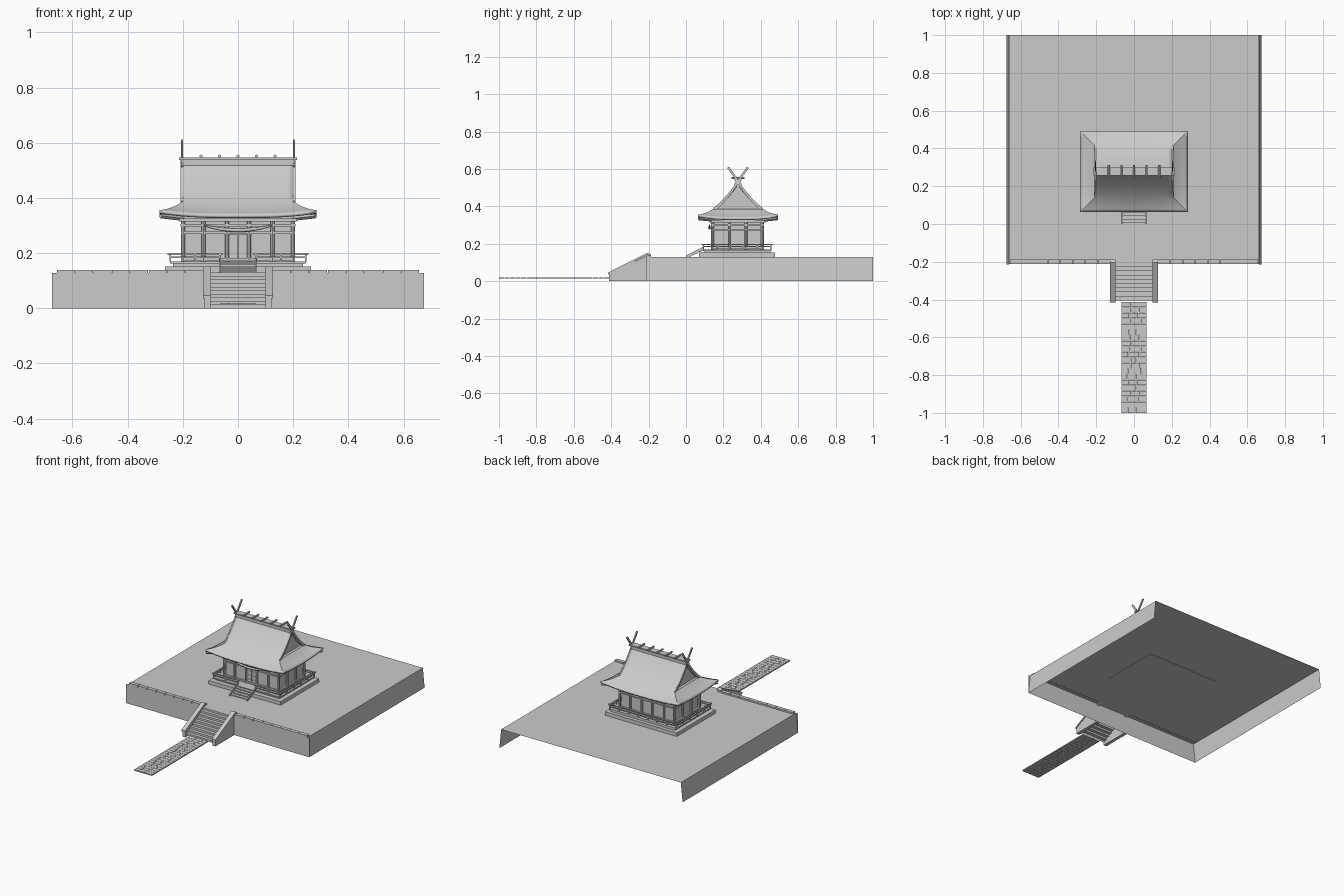
import bpy, bmesh, math, random
from mathutils import Matrix, Vector

if "Cube" in bpy.data.objects:
    bpy.data.objects.remove(bpy.data.objects["Cube"])

random.seed(4)
YC = 0.278  # ridge line of the hall


def finish(name, bm, smooth=False):
    me = bpy.data.meshes.new(name)
    bm.to_mesh(me)
    bm.free()
    ob = bpy.data.objects.new(name, me)
    bpy.context.collection.objects.link(ob)
    if smooth:
        bpy.ops.object.select_all(action='DESELECT')
        ob.select_set(True)
        bpy.context.view_layer.objects.active = ob
        bpy.ops.object.shade_smooth_by_angle(angle=math.radians(25))
    return ob


def boxes(name, items):
    """Each item is x0, x1, y0, y1, z0, z1."""
    bm = bmesh.new()
    for x0, x1, y0, y1, z0, z1 in items:
        m = Matrix.Translation(((x0 + x1) / 2, (y0 + y1) / 2, (z0 + z1) / 2))
        bmesh.ops.create_cube(bm, size=1, matrix=m @ Matrix.Diagonal((x1 - x0, y1 - y0, z1 - z0, 1)))
    return finish(name, bm)


def rods(name, items, seg=8):
    """Each item is start, end, radius."""
    bm = bmesh.new()
    for a, b, r in items:
        a, b = Vector(a), Vector(b)
        m = Matrix.Translation((a + b) / 2) @ (b - a).to_track_quat('Z', 'Y').to_matrix().to_4x4()
        bmesh.ops.create_cone(bm, cap_ends=True, segments=seg, radius1=r, radius2=r,
                              depth=(b - a).length, matrix=m)
    return finish(name, bm, True)


def prism(name, profile, spans):
    """Extrude a y-z profile along x over each span."""
    bm = bmesh.new()
    for x0, x1 in spans:
        f = bm.faces.new([bm.verts.new((x0, y, z)) for y, z in profile])
        g = bmesh.ops.extrude_face_region(bm, geom=[f])['geom']
        bmesh.ops.translate(bm, vec=(x1 - x0, 0, 0), verts=[v for v in g if isinstance(v, bmesh.types.BMVert)])
    bmesh.ops.recalc_face_normals(bm, faces=bm.faces)
    return finish(name, bm)


def stair_sheet(name, hw, y0, z0, y1, z1, n):
    """Zigzag of risers and treads."""
    bm = bmesh.new()
    pts = []
    for i in range(n):
        y = y0 + (y1 - y0) * i / n
        pts += [(y, z0 + (z1 - z0) * i / n), (y, z0 + (z1 - z0) * (i + 1) / n)]
    pts.append((y1, z1))
    rows = [[bm.verts.new((x, y, z)) for x in (-hw, hw)] for y, z in pts]
    for a, b in zip(rows, rows[1:]):
        bm.faces.new((a[0], a[1], b[1], b[0]))
    return finish(name, bm)


# Terrace: open shell with top, front wall and two battered side walls
bm = bmesh.new()
quads = [
    [(-.662, -.212, .128), (.662, -.212, .128), (.662, 1, .128), (-.662, 1, .128)],
    [(-.675, -.214, 0), (.675, -.214, 0), (.675, -.214, .128), (-.675, -.214, .128)],
    [(.675, -.214, 0), (.675, 1, 0), (.662, 1, .128), (.662, -.214, .128)],
    [(-.675, 1, 0), (-.675, -.214, 0), (-.662, -.214, .128), (-.662, 1, .128)],
]
for q in quads:
    bm.faces.new([bm.verts.new(p) for p in q])
finish("terrace", bm)

# Kerb stones along the terrace front
w = (.657 - .125) / 8
boxes("kerb_stones", [(s * (.125 + w * (i + .5)) - w / 2 + .001, s * (.125 + w * (i + .5)) + w / 2 - .001,
                       -.212, -.188, .126, .138) for s in (-1, 1) for i in range(8)])

# Main stairs with sloping side walls and caps
stair_sheet("main_stairs", .1, -.405, .014, -.205, .129, 9)
prism("stair_side_walls", [(-.412, 0), (-.412, .04), (-.225, .128), (-.2, .14), (-.19, .128), (-.214, .12), (-.214, 0)],
      [(-.122, -.1), (.1, .122)])
prism("stair_wall_caps", [(-.416, .036), (-.416, .046), (-.205, .152), (-.188, .143), (-.188, .136), (-.205, .14)],
      [(-.126, -.098), (.098, .126)])

# Paved path in broken courses
stones = []
for r in range(20):
    y = -1 + r * .0295
    cuts = [-.067, random.uniform(-.04, -.012), random.uniform(.005, .04), .067]
    for a, b in zip(cuts, cuts[1:]):
        stones.append((a + .001, b - .001, y, y + .0278, .013, .02))
boxes("path_stones", stones)

# Plinth and veranda floor
boxes("plinth", [(-.265, .265, .07, .475, .126, .152)])
boxes("plinth_upper", [(-.235, .235, .1, .452, .152, .162)])
boxes("veranda_floor", [(-.247, .247, .09, .457, .162, .17)])

# Hall walls, posts and beams
X, Y0, Y1 = .2, .142, .41
boxes("hall_walls", [(-.194, .194, .15, .402, .17, .335)])
px = [-.2, -.125, -.04, .04, .125, .2]
py = [.142, .231, .32, .41]
posts = [(x, y) for x in px for y in (Y0, Y1)] + [(x, y) for x in (-X, X) for y in py[1:3]]
rods("hall_posts", [((x, y, .168), (x, y, .32), .0075) for x, y in posts])
beams = []
for z, h, o in ((.172, .01, .006), (.27, .008, .006), (.296, .01, .008), (.314, .012, .014)):
    beams += [(-X - o, X + o, y - o, y + o, z, z + h) for y in (Y0, Y1)]
    beams += [(x - o, x + o, Y0, Y1, z, z + h) for x in (-X, X)]
boxes("hall_beams", beams)

# Front doors and their frames
boxes("doors", [(s * .019 - .017, s * .019 + .017, .143, .151, .182, .268) for s in (-1, 1)])
boxes("door_battens", [(s * .019 - .015, s * .019 + .015, .141, .144, z, z + .005)
                       for s in (-1, 1) for z in (.195, .222, .25)])

# Veranda railing, open at the steps
runs = [((-.245, .093), (-.065, .093)), ((.065, .093), (.245, .093)), ((-.245, .453), (.245, .453)),
        ((-.245, .093), (-.245, .453)), ((.245, .093), (.245, .453))]
rail = []
for a, b in runs:
    a, b = Vector(a), Vector(b)
    d = (b - a).normalized() * .008
    n = max(2, round((b - a).length / .075))
    for i in range(n + 1):
        p = a.lerp(b, i / n)
        rail.append((p.x - .003, p.x + .003, p.y - .003, p.y + .003, .168, .197))
    for z, k in ((.194, 1), (.182, 0)):
        e, f = a - d * k, b + d * k
        rail.append((e.x - .003, f.x + .003, e.y - .003, f.y + .003, z, z + .005))
boxes("veranda_railing", rail)

# Small wooden steps with stringers
boxes("hall_steps", [(-.062, .062, .008 + i * .017, .028 + i * .017, .132 + i * .008, .138 + i * .008)
                     for i in range(5)])
prism("step_stringers", [(0, .128), (0, .137), (.095, .184), (.095, .168), (.014, .128)],
      [(-.067, -.061), (.061, .067)])


# Roof: curved hip-and-gable shell with lifted corners
def prof(d):
    return .535 - 1.44 * d + 2.435 * d * d


def lift(u, t):
    return .018 * abs(u) ** 3 * max(t, 0) ** 1.5


def grid(bm, pts):
    rows = [[bm.verts.new(p) for p in row] for row in pts]
    for r, q in zip(rows, rows[1:]):
        for i in range(len(r) - 1):
            bm.faces.new((r[i], r[i + 1], q[i + 1], q[i]))


us = [i / 8 - 1 for i in range(17)]
ts = [i / 5 for i in range(6)]
bm = bmesh.new()
for s in (-1, 1):
    rows = [[(u * .205, YC + s * d, prof(d)) for u in us] for d in [.135 * i / 7 for i in range(7)]]
    rows += [[(u * (.205 + .08 * t), YC + s * (.135 + .08 * t), prof(.135 + .08 * t) + lift(u, t)) for u in us]
             for t in ts]
    grid(bm, rows)
    side = [[(s * .18, YC + u * .135, prof(.135)) for u in us]]
    side += [[(s * (.205 + .08 * t), YC + u * (.135 + .08 * t), prof(.135 + .08 * t) + lift(u, t)) for u in us]
             for t in ts]
    grid(bm, side)
bmesh.ops.remove_doubles(bm, verts=bm.verts, dist=1e-5)
bm.normal_update()
bmesh.ops.reverse_faces(bm, faces=[f for f in bm.faces if f.normal.z < 0])
roof = finish("roof", bm, True)
sol = roof.modifiers.new("thickness", 'SOLIDIFY')
sol.thickness, sol.offset = .012, -1

# Recessed gable walls and bargeboards
ds = [.135 * i / 7 for i in range(-7, 8)]
prism("gable_walls", [(YC + d, prof(abs(d)) - .008) for d in ds] + [(YC + .135, .37), (YC - .135, .37)],
      [(-.187, -.18), (.18, .187)])
prism("bargeboards", [(YC + d, prof(abs(d)) + .003) for d in ds]
      + [(YC + d * .97, prof(abs(d)) - .016) for d in reversed(ds)], [(-.208, -.2), (.2, .208)])

# Corner hip rafters under the eaves
rods("corner_rafters", [((sx * .2, YC + sy * .132, .325), (sx * .281, YC + sy * .211, .334), .008)
                        for sx in (-1, 1) for sy in (-1, 1)], 4)

# Ridge, round ridge billets and crossed finials
boxes("ridge", [(-.207, .207, YC - .013, YC + .013, .517, .54), (-.214, .214, YC - .02, YC + .02, .538, .546)])
rods("ridge_billets", [((x * .067, YC - .034, .551), (x * .067, YC + .034, .551), .006) for x in range(-2, 3)], 10)
prism("finials_a", [(YC - .022, .515), (YC + .048, .612), (YC + .058, .605), (YC - .012, .508)],
      [(-.207, -.2), (.2, .207)])
prism("finials_b", [(YC + .022, .515), (YC - .048, .612), (YC - .058, .605), (YC + .012, .508)],
      [(-.206, -.199), (.199, .206)])

# Sagging rope across the front, thickest in the middle
cu = bpy.data.curves.new("front_rope", 'CURVE')
cu.dimensions = '3D'
cu.bevel_depth, cu.bevel_resolution, cu.use_fill_caps = .007, 2, True
sp = cu.splines.new('POLY')
sp.points.add(12)
for i, p in enumerate(sp.points):
    u = i / 6 - 1
    p.co = (u * .125, .126, .283 + .018 * u * u, 1)
    p.radius = 1 - .6 * u * u
bpy.context.collection.objects.link(bpy.data.objects.new("front_rope", cu))
